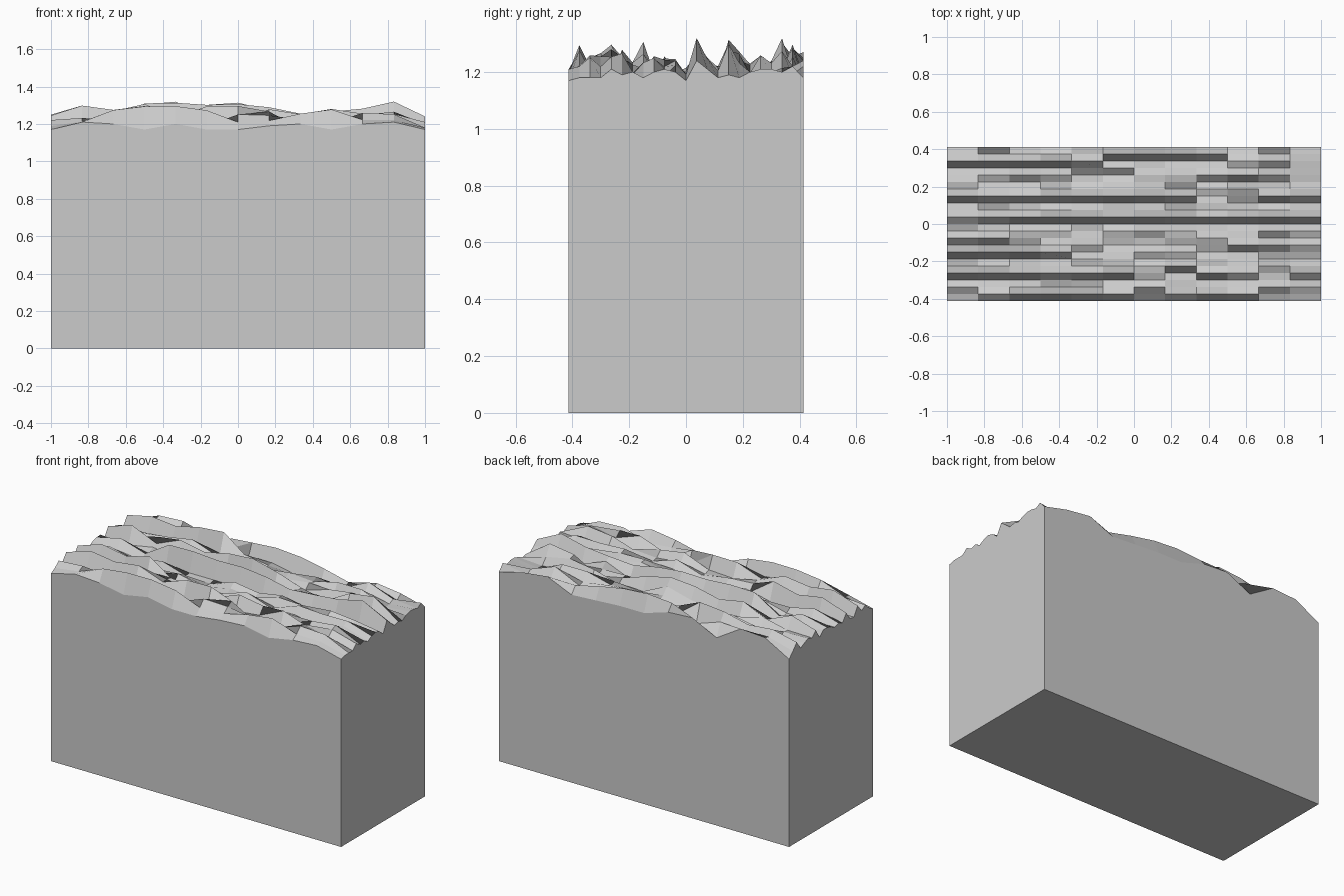
import bpy, bmesh, random

old = bpy.data.objects.get("Cube")
if old:
    bpy.data.objects.remove(old)
random.seed(4)

COLS, ROWS = 12, 22
HALF_X, HALF_Y = 1.0, 0.413
LOW = 1.17

# Height of the tallest point above LOW, in hundredths: per row (front to back) and per column
row_peak = [4, 13, 9, 13, 14, 11, 7, 15, 9, 9, 8, 6, 15, 9, 6, 16, 11, 7, 10, 7, 15, 13, 13]
col_peak = [8, 13, 11, 15, 15, 14, 16, 12, 9, 11, 13, 16, 11]

# Heights along the three described rims, same unit
front_rim = [0, 4, 3, 0, 3, 0, 0, 2, 3, 0, 3, 4, 0]
back_rim = [0, 9, 10, 0, 8, 7, 2, 2, 1, 0, 7, 5, 1]
side_rim = [0, 1, 1, 1, 4, 2, 3, 1, 3, 4, 3, 0, 7, 4, 1, 2, 1, 3, 4, 4, 3, 5, 1]

# Steep front-facing ledges: row, first column, last column
ledges = [(1, 2, 4), (1, 8, 10), (2, 10, 11), (4, 0, 1), (4, 2, 3), (4, 5, 6), (4, 8, 9),
          (5, 7, 8), (7, 0, 3), (8, 10, 11), (12, 3, 11), (15, 0, 1), (15, 5, 7),
          (18, 9, 10), (19, 4, 5), (20, 0, 2), (20, 3, 4), (21, 5, 8)]

# Rough surface heights
height = [[min(row_peak[r], col_peak[c]) * random.uniform(0.15, 0.95)
           for c in range(COLS + 1)] for r in range(ROWS + 1)]
for r, first, last in ledges:
    for c in range(first, last + 1):
        height[r][c] = min(row_peak[r], col_peak[c]) * random.uniform(0.85, 1)
        height[r - 1][c] *= 0.45
height[0], height[ROWS] = front_rim, back_rim
for r in range(ROWS + 1):
    height[r][COLS] = side_rim[r]

# Block with flat walls and a rough top
bm = bmesh.new()
top = [[bm.verts.new((HALF_X * (2 * c / COLS - 1), HALF_Y * (2 * r / ROWS - 1),
                      LOW + height[r][c] / 100))
        for c in range(COLS + 1)] for r in range(ROWS + 1)]
for r in range(ROWS):
    for c in range(COLS):
        bm.faces.new((top[r][c], top[r][c + 1], top[r + 1][c + 1], top[r + 1][c]))

rims = [top[0], [row[-1] for row in top], top[-1][::-1], [row[0] for row in top][::-1]]
feet = [bm.verts.new((rim[0].co.x, rim[0].co.y, 0)) for rim in rims]
for i, rim in enumerate(rims):
    bm.faces.new([feet[i], feet[(i + 1) % 4]] + rim[::-1])
bm.faces.new(feet[::-1])
bmesh.ops.recalc_face_normals(bm, faces=bm.faces)

mesh = bpy.data.meshes.new("rock_block")
bm.to_mesh(mesh)
bm.free()
block = bpy.data.objects.new("rock_block", mesh)
bpy.context.collection.objects.link(block)

# Plain grey stone
grey = bpy.data.materials.new("stone_grey")
grey.use_nodes = True
grey.diffuse_color = (0.6, 0.6, 0.6, 1)
grey.node_tree.nodes["Principled BSDF"].inputs["Base Color"].default_value = (0.6, 0.6, 0.6, 1)
mesh.materials.append(grey)
